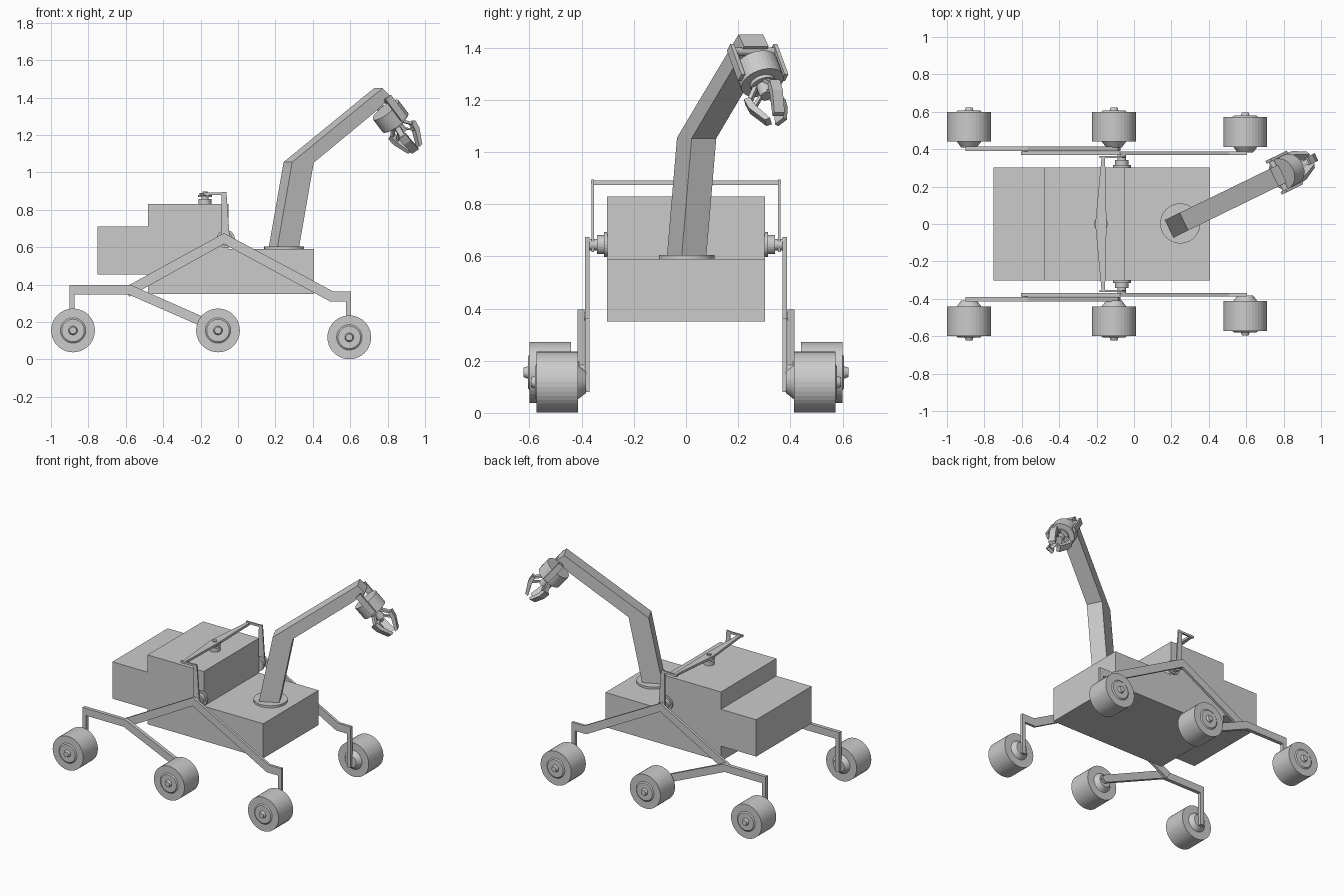
import bpy, bmesh, math
from mathutils import Matrix, Vector

if "Cube" in bpy.data.objects:
    bpy.data.objects.remove(bpy.data.objects["Cube"])


def frame(origin, u, v, w):
    """Matrix whose columns are the three axes and the origin."""
    m = Matrix((u, v, w)).transposed().to_4x4()
    m.translation = Vector(origin)
    return m


def finish(name, bm):
    bmesh.ops.recalc_face_normals(bm, faces=bm.faces)
    me = bpy.data.meshes.new(name)
    bm.to_mesh(me)
    bm.free()
    ob = bpy.data.objects.new(name, me)
    bpy.context.collection.objects.link(ob)
    return ob


def prism(name, pts, m, w0, w1):
    """Profile in the u-v plane of m, extruded from w0 to w1."""
    bm = bmesh.new()
    f = bm.faces.new([bm.verts.new(m @ Vector((u, v, w0))) for u, v in pts])
    ext = bmesh.ops.extrude_face_region(bm, geom=[f])["geom"]
    move = m.to_3x3() @ Vector((0, 0, w1 - w0))
    bmesh.ops.translate(bm, verts=[g for g in ext if isinstance(g, bmesh.types.BMVert)], vec=move)
    return finish(name, bm)


def lathe(name, profile, m, seg=40):
    """(radius, height) profile turned around the w axis of m."""
    bm = bmesh.new()
    vs = [bm.verts.new((r, 0, h)) for r, h in profile]
    es = [bm.edges.new(p) for p in zip(vs, vs[1:])]
    bmesh.ops.spin(bm, geom=vs + es, cent=(0, 0, 0), axis=(0, 0, 1),
                   angle=2 * math.pi, steps=seg, use_duplicate=False)
    bmesh.ops.remove_doubles(bm, verts=bm.verts, dist=1e-5)
    bmesh.ops.transform(bm, matrix=m, verts=bm.verts)
    return finish(name, bm)


def rod(r, h0, h1):
    return [(0, h0), (r, h0), (r, h1), (0, h1)]


X, Y, Z = Vector((1, 0, 0)), Vector((0, 1, 0)), Vector((0, 0, 1))


def side_frame(s, x=0, z=0):
    return frame((x, 0, z), X, Z, Y * s)


# Stepped body
body = [(-.75, .455), (-.48, .455), (-.48, .35), (.405, .35), (.405, .59),
        (-.05, .59), (-.05, .83), (-.48, .83), (-.48, .71), (-.75, .71)]
prism("body", body, side_frame(1), -.303, .303)

# Suspension and wheels, both sides
rocker = [(-.075, .675), (.508, .364), (.604, .364), (.604, .08), (.577, .08),
          (.577, .31), (.492, .31), (-.075, .617), (-.582, .335), (-.605, .385)]
bogie = [(-.9, .397), (-.57, .397), (-.085, .183), (-.072, .155), (-.1, .135),
         (-.585, .347), (-.873, .347), (-.873, .12), (-.9, .12)]
strut = [(-.088, .895), (-.062, .895), (-.045, .66), (-.05, .617), (-.09, .617), (-.09, .66)]
wheel = [(0, -.03), (.042, -.03), (.065, 0), (.117, 0), (.117, .16), (.068, .16),
         (.06, .166), (.024, .166), (.018, .182), (0, .182)]
for s, tag in ((1, "left"), (-1, "right")):
    m = side_frame(s)
    prism(tag + "_rocker", rocker, m, .37, .388)
    prism(tag + "_bogie", bogie, m, .39, .415)
    prism(tag + "_strut", strut, m, .353, .362)
    prism(tag + "_link", [(-.185, .878), (-.062, .878), (-.062, .892), (-.185, .892)], m, .352, .364)
    lathe(tag + "_bogie_pin", rod(.015, .37, .415), side_frame(s, -.585, .37), 16)
    lathe(tag + "_body_pivot", [(0, .3), (.048, .3), (.048, .315), (.036, .315), (.036, .342),
                                (.022, .342), (.022, .375), (0, .375)],
          side_frame(s, -.065, .645), 24)
    for pos, x, z, y in (("rear", -.882, .155, .44), ("middle", -.107, .155, .44),
                         ("front", .595, .118, .413)):
        lathe(f"{tag}_{pos}_wheel", [(r, y + h) for r, h in wheel], side_frame(s, x, z))

# Balancing bar over the body, with its pivot
top = frame((-.177, 0, 0), X, Y, Z)
prism("balance_bar", [(-.03, 0), (.004, -.362), (.022, -.362), (.03, 0), (.022, .362), (.004, .362)],
      top, .874, .89)
lathe("balance_pivot", [(0, .83), (.035, .83), (.035, .858), (.018, .858), (.018, .868),
                        (.037, .868), (.037, .88), (.014, .88), (.014, .898), (0, .898)], top, 24)

# Arm, swung 26 degrees to the left
a = math.radians(26)
U = Vector((math.cos(a), math.sin(a), 0))
W = U.cross(Z)
base = Vector((.247, .003, 0))
arm = frame(base, U, Z, W)
lathe("arm_base", rod(.107, .588, .605), frame(base, X, Y, Z))
prism("lower_arm", [(-.066, .6), (.063, .6), (.15, 1.052), (.022, 1.055)], arm, -.0525, .0525)
prism("upper_arm", [(.022, 1.055), (.15, 1.052), (.525, 1.33), (.608, 1.405), (.56, 1.45)],
      arm, -.0525, .0525)

# Wrist: axle, fork plates and drum along the tilted tool axis
A = U * .64 - Z * .768
P = W.cross(A)
axle = base + U * .585 + Z * 1.385
lathe("wrist_axle", rod(.016, -.1, .1), frame(axle, U, Z, W), 16)
fork = frame(axle, A, P, W)
for s, tag in ((1, "right"), (-1, "left")):
    prism(tag + "_fork", [(-.022, -.02), (.13, -.02), (.13, .02), (-.022, .02)],
          fork, s * .084, s * .1)
drum = base + U * .633 + Z * 1.3
tool = frame(drum, W, P, A)
lathe("wrist_drum", [(0, -.045), (.085, -.045), (.085, .045), (.05, .045), (.05, .06),
                     (.028, .06), (.028, .11), (0, .11)], tool, 32)

# Three gripper fingers: a thin link and a tapering blade each
for i in range(3):
    t = math.radians(90 + 120 * i)
    R = W * math.cos(t) + P * math.sin(t)
    m = frame(drum, R, A, R.cross(A))
    prism(f"finger_link_{i}", [(.02, .055), (.035, .05), (.085, .115), (.072, .122)], m, -.014, .014)
    prism(f"finger_brace_{i}", [(.02, .095), (.02, .108), (.06, .15), (.066, .138)], m, -.01, .01)
    prism(f"finger_blade_{i}", [(.066, .105), (.09, .105), (.084, .15), (.042, .228),
                                (.02, .228), (.055, .15)], m, -.022, .022)
